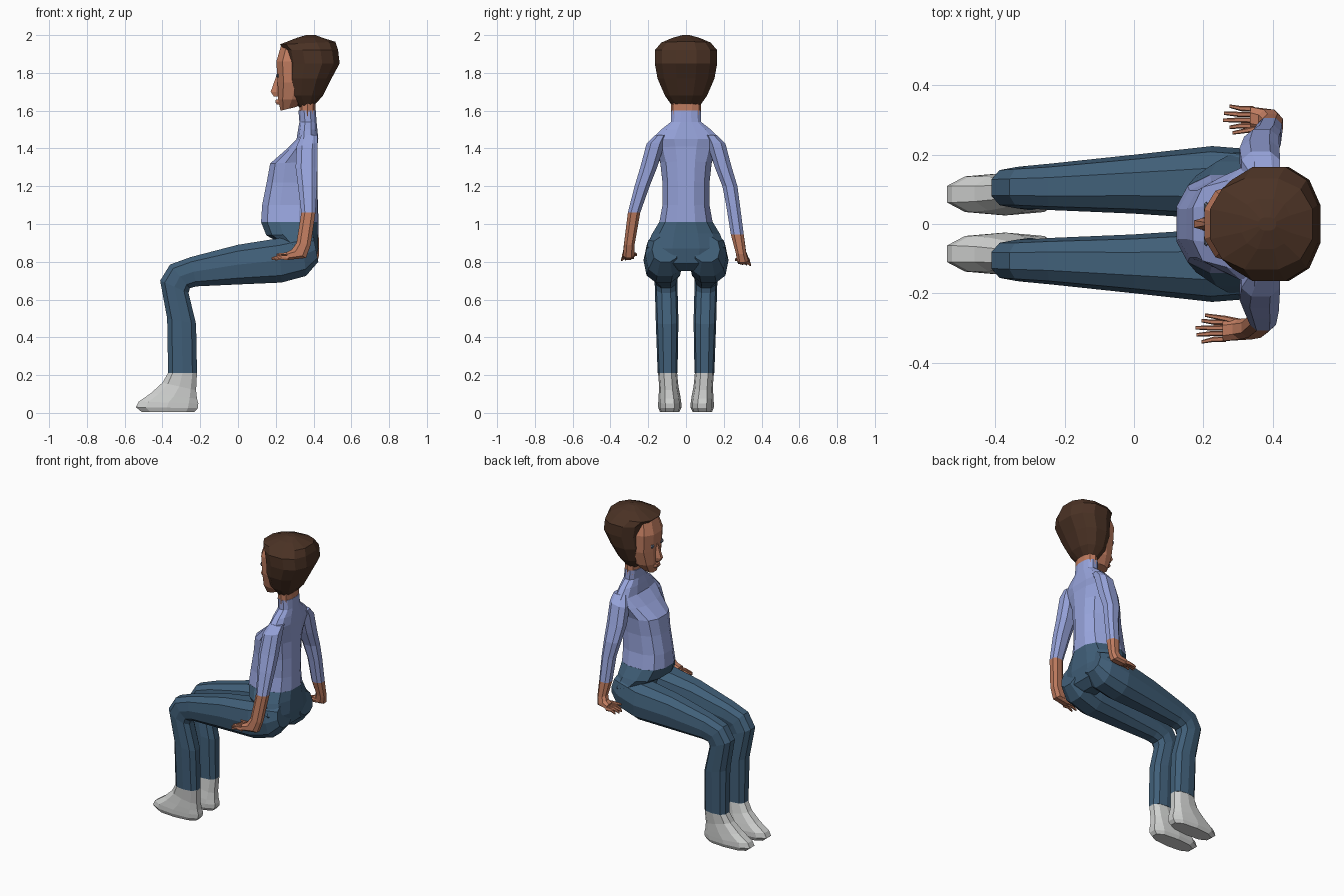
import bpy, bmesh, math


def material(name, r, g, b):
    m = bpy.data.materials.new(name)
    m.diffuse_color = (r, g, b, 1)
    return m


SKIN = material("skin", 0.52, 0.20, 0.115)
HAIR = material("brown_hair", 0.070, 0.032, 0.018)
SHIRT = material("lilac_shirt", 0.31, 0.37, 0.71)
JEANS = material("blue_trousers", 0.052, 0.115, 0.19)
SHOE = material("pale_shoes", 0.63, 0.64, 0.63)
EYE = material("grey_eyes", 0.16, 0.18, 0.24)


def power(c, n):
    return math.copysign(abs(c) ** (2 / n), c)


def loft(name, rings, mats, sides=10, side=1, n=2.5, split=None):
    """Rings are (ax, az, bx, bz, y0, y1): a side-view chord plus a y range.
    Segments from index split onward use the second material."""
    bm = bmesh.new()
    loops = []
    for ax, az, bx, bz, y0, y1 in rings:
        loop = []
        for i in range(sides):
            t = 2 * math.pi * (i + 0.5) / sides
            # normalise so the faceted ring still fills its given extents
            k = power(math.cos(math.pi / sides), n)
            u = max(-1, min(1, power(math.cos(t), n) / k))
            v = power(math.sin(t), n)
            x = (ax + bx) / 2 + (ax - bx) / 2 * u
            z = (az + bz) / 2 + (az - bz) / 2 * u
            y = (y0 + y1) / 2 + (y1 - y0) / 2 * v
            loop.append(bm.verts.new((x, side * y, z)))
        loops.append(loop)
    for r in range(len(loops) - 1):
        p, q = loops[r], loops[r + 1]
        for i in range(sides):
            j = (i + 1) % sides
            f = bm.faces.new((p[i], p[j], q[j], q[i]))
            f.material_index = int(split is not None and r >= split)
    bm.faces.new(loops[0])
    bm.faces.new(loops[-1]).material_index = int(split is not None)
    bmesh.ops.recalc_face_normals(bm, faces=bm.faces)
    me = bpy.data.meshes.new(name)
    bm.to_mesh(me)
    bm.free()
    for m in mats:
        me.materials.append(m)
    ob = bpy.data.objects.new(name, me)
    bpy.context.collection.objects.link(ob)
    return ob


def level(z, front, back, half):
    return (front, z, back, z, -half, half)


# Head, hair and neck
loft("face", [(.225, 1.60, .31, 1.62, -.045, .045), level(1.66, .212, .36, .085),
              level(1.75, .21, .40, .112), level(1.86, .203, .40, .115),
              level(1.945, .228, .40, .09)], [SKIN], n=2.4)
loft("hair", [(.33, 1.61, .41, 1.635, -.07, .07), level(1.68, .275, .45, .115),
              level(1.77, .262, .495, .155), level(1.85, .262, .538, .17),
              level(1.92, .25, .53, .17), (.22, 1.95, .515, 1.965, -.135, .135),
              (.31, 1.985, .45, 1.985, -.075, .075),
              (.36, 2.0, .41, 2.0, -.02, .02)], [HAIR], sides=12, n=2.4)
loft("nose", [level(1.79, .205, .23, .008), level(1.70, .173, .23, .018),
              level(1.675, .19, .23, .014)], [SKIN], sides=6)
loft("lips", [level(1.658, .20, .24, .03), level(1.645, .197, .24, .03),
              level(1.632, .206, .24, .025)], [SKIN], sides=6)
for s in (-1, 1):
    loft("eye", [(.206, 1.795, .215, 1.795, .035, .06),
                 (.202, 1.785, .215, 1.785, .03, .065),
                 (.206, 1.775, .215, 1.775, .035, .06)], [EYE], sides=6, side=s)
loft("neck", [level(1.70, .31, .42, .075), level(1.63, .325, .41, .08),
              level(1.57, .325, .41, .08)], [SKIN])

# Shirt body and trouser seat
loft("shirt_body", [level(1.60, .32, .412, .08), level(1.54, .325, .416, .083),
                    level(1.50, .318, .42, .135), level(1.45, .31, .425, .185),
                    (.25, 1.39, .42, 1.41, -.165, .165),
                    (.17, 1.32, .42, 1.33, -.14, .14), level(1.22, .152, .42, .128),
                    level(1.10, .128, .42, .128), level(1.01, .122, .42, .145)],
     [SHIRT], sides=12)
loft("trouser_seat", [level(1.01, .122, .42, .146), (.15, .94, .422, .95, -.185, .185),
                      (.22, .90, .425, .87, -.212, .212),
                      (.25, .80, .41, .79, -.18, .18), level(.75, .28, .36, .08)],
     [JEANS], sides=12)

# Legs and shoes
for s in (-1, 1):
    loft("trouser_leg", [(.40, .93, .425, .80, .04, .18), (.34, .95, .36, .725, .01, .215),
                         (.22, .925, .23, .69, .015, .225), (0, .89, 0, .68, .03, .20),
                         (-.25, .825, -.22, .67, .04, .175),
                         (-.36, .785, -.255, .66, .045, .168),
                         (-.412, .70, -.262, .635, .045, .165),
                         (-.375, .50, -.222, .47, .04, .16),
                         (-.37, .21, -.217, .21, .045, .15)], [JEANS], side=s)
    loft("shoe", [(-.37, .212, -.217, .212, .047, .148), (-.40, .16, -.222, .12, .04, .142),
                  (-.46, .105, -.217, .075, .03, .145), (-.525, .06, -.21, .05, .025, .147),
                  (-.54, .03, -.213, .025, .025, .147), (-.51, .005, -.23, .005, .035, .138)],
         [SHOE], side=s)

# Arms: shared shoulder, then a separate forearm for each side
shoulder = [(.335, 1.47, .42, 1.47, .10, .165), (.31, 1.41, .422, 1.43, .11, .212),
            (.305, 1.30, .42, 1.30, .15, .245), (.318, 1.20, .418, 1.20, .19, .275)]
forearm_a = [(.335, 1.06, .41, 1.06, .24, .31), (.31, .90, .385, .89, .27, .33),
             (.285, .865, .36, .82, .272, .335), (.255, .85, .265, .81, .275, .34)]
forearm_b = [(.342, 1.10, .424, 1.10, .21, .288), (.355, .945, .427, .945, .235, .308),
             (.37, .86, .43, .84, .262, .32), (.36, .835, .42, .795, .268, .332),
             (.335, .82, .345, .785, .272, .34)]
loft("left_arm", shoulder + forearm_a, [SHIRT, SKIN], sides=8, side=-1, split=4)
loft("right_arm", shoulder + forearm_b, [SHIRT, SKIN], sides=8, side=1, split=5)

# Fingers and thumbs, pointing forward from each palm
for s, px, pz in ((-1, .265, .83), (1, .345, .803)):
    for i, length in enumerate((.07, .088, .085, .07)):
        y = .283 + i * .0165
        tip = y + (i - 1) * .004
        z = pz - .003 * i
        loft("finger", [(px, z + .012, px, z - .012, y - .008, y + .008),
                        (px - length * .5, z + .011, px - length * .5, z - .009, y - .007, y + .008),
                        (px - length, z - .004, px - length, z - .016, tip - .005, tip + .005)],
             [SKIN], sides=6, side=s)
    loft("thumb", [(px + .05, pz + .02, px + .05, pz - .01, .275, .30),
                   (px, pz + .02, px, pz, .265, .282),
                   (px - .06, pz + .014, px - .06, pz + .002, .258, .268)],
         [SKIN], sides=6, side=s)
